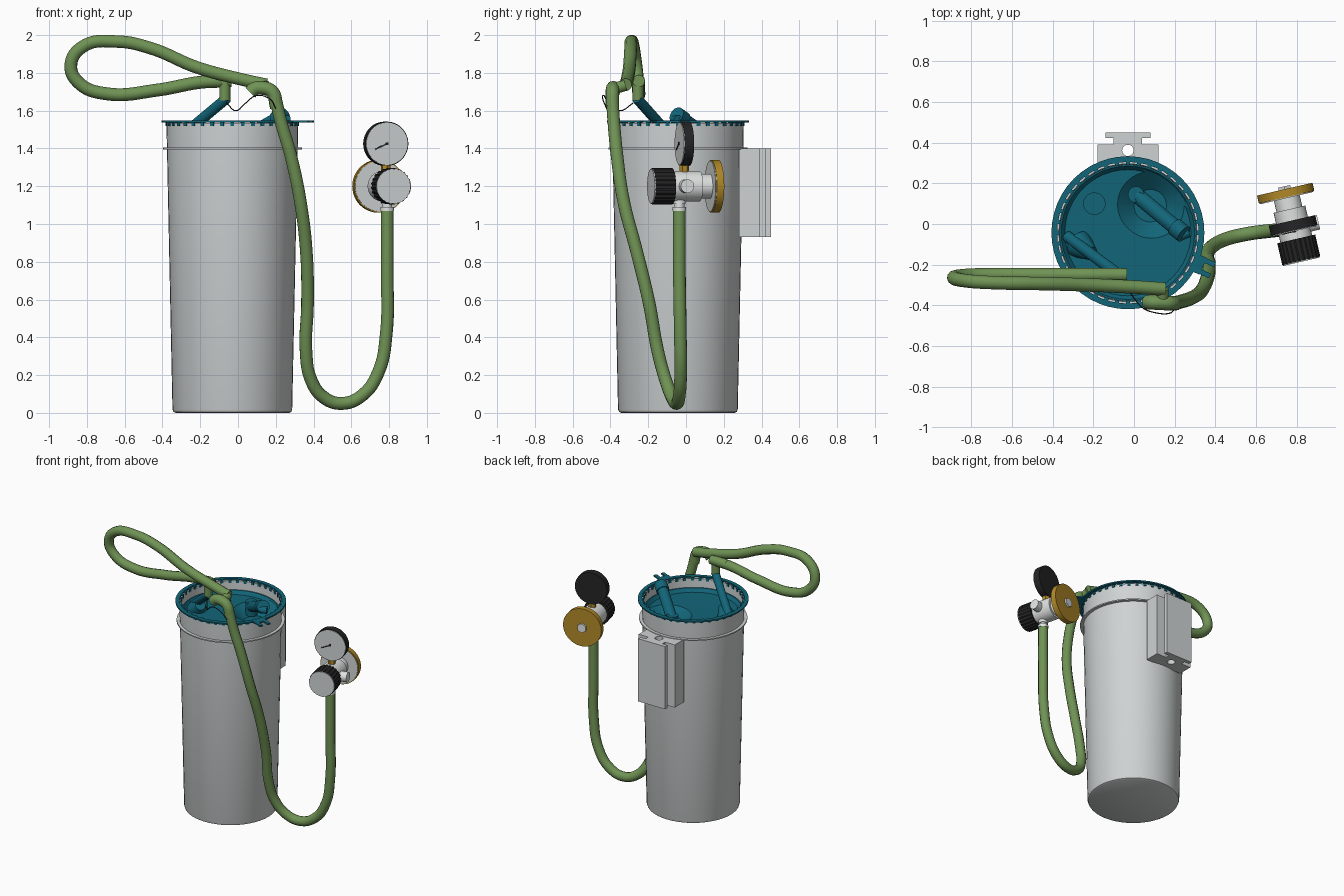
import bpy, bmesh, math
from mathutils import Vector, Matrix

if "Cube" in bpy.data.objects:
    bpy.data.objects.remove(bpy.data.objects["Cube"], do_unlink=True)


def material(name, r, g, b):
    m = bpy.data.materials.new(name)
    m.use_nodes = True
    m.diffuse_color = (r, g, b, 1)
    m.node_tree.nodes["Principled BSDF"].inputs["Base Color"].default_value = (r, g, b, 1)
    return m


GREY = material("light_grey", .62, .65, .65)
WHITE = material("white_metal", .75, .77, .77)
TEAL = material("teal_plastic", .006, .13, .19)
GREEN = material("green_hose", .16, .29, .09)
GOLD = material("brass", .44, .25, .02)
BLACK = material("black_plastic", .018, .018, .018)
AXIS = Vector((-.03, -.043, 0))                       # canister centre line
REG = Matrix.Translation((.783, -.01, 1.2)) @ Matrix.Rotation(math.radians(13), 4, 'Z')


def finish(name, bm, mat, matrix=None):
    bmesh.ops.recalc_face_normals(bm, faces=bm.faces)
    if matrix:
        bm.transform(matrix)
    me = bpy.data.meshes.new(name)
    bm.to_mesh(me)
    bm.free()
    ob = bpy.data.objects.new(name, me)
    bpy.context.collection.objects.link(ob)
    me.materials.append(mat)
    smooth(ob)
    return ob


def select(ob):
    bpy.ops.object.select_all(action='DESELECT')
    ob.select_set(True)
    bpy.context.view_layer.objects.active = ob


def smooth(ob):
    select(ob)
    bpy.ops.object.shade_smooth_by_angle(angle=math.radians(35))


def lathe(name, profile, mat, closed=False, steps=48):
    """Spin a radius/height profile round the canister centre line."""
    bm = bmesh.new()
    vs = [bm.verts.new((r, 0, z)) for r, z in profile]
    edges = [bm.edges.new(p) for p in zip(vs, vs[1:] + ([vs[0]] if closed else []))
             if p[0] != p[1]]
    bmesh.ops.spin(bm, geom=vs + edges, axis=(0, 0, 1), cent=(0, 0, 0),
                   angle=math.tau, steps=steps, use_merge=True)
    bmesh.ops.remove_doubles(bm, verts=bm.verts, dist=.0002)
    return finish(name, bm, mat, Matrix.Translation(AXIS))


def rod(name, a, b, r, mat, r2=None, sides=32, matrix=None, ribbed=False):
    """Cylinder or cone from a to b."""
    a, b = Vector(a), Vector(b)
    bm = bmesh.new()
    bmesh.ops.create_cone(bm, cap_ends=True, segments=sides, radius1=r,
                          radius2=r if r2 is None else r2, depth=(b - a).length)
    if ribbed:
        for v in bm.verts:
            k = round(math.atan2(v.co.y, v.co.x) / math.tau * sides)
            if k % 4 in (0, 1):
                v.co.xy *= .95
    turn = (b - a).to_track_quat('Z', 'Y').to_matrix().to_4x4()
    m = Matrix.Translation((a + b) / 2) @ turn
    return finish(name, bm, mat, matrix @ m if matrix else m)


def box(name, loc, size, mat, matrix=None):
    bm = bmesh.new()
    bmesh.ops.create_cube(bm, size=1)
    m = Matrix.Translation(loc) @ Matrix.Diagonal((*size, 1))
    return finish(name, bm, mat, matrix @ m if matrix else m)


def tube(name, points, r, mat, sides=4):
    """Round hose along a smooth path."""
    cu = bpy.data.curves.new(name, 'CURVE')
    cu.dimensions = '3D'
    cu.bevel_depth, cu.bevel_resolution, cu.resolution_u = r, sides, 10
    cu.use_fill_caps = True
    sp = cu.splines.new('BEZIER')
    sp.bezier_points.add(len(points) - 1)
    for bp, p in zip(sp.bezier_points, points):
        bp.co = p
        bp.handle_left_type = bp.handle_right_type = 'AUTO'
    ob = bpy.data.objects.new(name, cu)
    bpy.context.collection.objects.link(ob)
    cu.materials.append(mat)
    select(ob)
    bpy.ops.object.convert(target='MESH')
    smooth(bpy.context.object)


def cut(ob, cutter):
    mod = ob.modifiers.new("cut", 'BOOLEAN')
    mod.operation, mod.object, mod.solver = 'DIFFERENCE', cutter, 'EXACT'
    select(ob)
    bpy.ops.object.modifier_apply(modifier=mod.name)
    bpy.data.objects.remove(cutter, do_unlink=True)
    smooth(ob)


# Canister: hollow tapered bucket and its thin collar
lathe("canister", [(0, 0), (.3, 0), (.312, .006), (.317, .02), (.349, 1.535),
                   (.339, 1.535), (.33, 1.3), (0, 1.3)], GREY)
lathe("canister_collar", [(.342, 1.395), (.368, 1.395), (.368, 1.404), (.342, 1.404)],
      GREY, closed=True)

# Lid: rim ring, dished floor with a conical well, and teeth between them
lathe("lid_rim", [(.348, 1.537), (.376, 1.537), (.376, 1.547), (.348, 1.547)], TEAL, closed=True)
dish = lathe("lid_dish", [(0, 1.34), (.334, 1.34), (.336, 1.47), (.328, 1.47),
                          (.31, 1.445), (0, 1.435)], TEAL)
cut(dish, rod("well_cutter", (.08, .09, 1.37), (.08, .09, 1.46), .08, TEAL, r2=.185))
teeth = 40
for i in range(teeth):
    spin = Matrix.Translation(AXIS) @ Matrix.Rotation(math.tau * i / teeth, 4, 'Z')
    box("lid_tooth", (.344, 0, 1.532), (.02, .02, .024), TEAL, spin)
rod("lid_cap", (-.195, .1, 1.43), (-.195, .1, 1.455), .055, TEAL)
tab = Matrix.Translation(AXIS) @ Matrix.Rotation(math.radians(-24), 4, 'Z')
box("lid_tab", (.385, 0, 1.542), (.04, .09, .01), TEAL, tab)
for s in (-1, 1):
    box("lid_tab_prong", (.425, s * .03, 1.542), (.06, .025, .01), TEAL, tab)

# Spouts on the lid
rod("suction_port", (-.33, -.06, 1.44), (-.06, -.26, 1.665), .028, TEAL)
rod("suction_port_base", (-.27, -.1, 1.43), (-.21, -.145, 1.5), .07, TEAL, r2=.035)
rod("pour_spout", (.01, .145, 1.44), (.22, -.03, 1.562), .038, TEAL)
rod("pour_spout_lip", (.2, -.013, 1.55), (.245, -.05, 1.576), .045, TEAL)
rod("pour_spout_foot", (.01, .145, 1.38), (.01, .145, 1.48), .04, TEAL)
rod("pour_spout_bar", (.22, -.06, 1.55), (.27, -.04, 1.55), .025, TEAL)

# Hoses with their elbows
R = .034
rod("port_connector", (-.07, -.255, 1.655), (-.07, -.255, 1.76), .029, GREEN)
rod("port_sleeve", (-.17, -.25, 1.755), (-.035, -.25, 1.757), .032, GREEN)
tube("loop_hose", [(-.06, -.25, 1.757), (-.2, -.25, 1.75), (-.42, -.25, 1.71),
                   (-.7, -.25, 1.69), (-.84, -.255, 1.745), (-.885, -.265, 1.84),
                   (-.82, -.28, 1.94), (-.64, -.29, 1.966), (-.46, -.293, 1.93),
                   (-.22, -.3, 1.83), (0, -.31, 1.77), (.15, -.32, 1.737)], R, GREEN)
tube("hose_elbow", [(.065, -.385, 1.695), (.085, -.385, 1.715), (.13, -.387, 1.72),
                    (.18, -.39, 1.7), (.205, -.39, 1.62)], .036, GREEN)
rod("elbow_joint", (.14, -.32, 1.735), (.14, -.385, 1.715), .03, GREEN)
tube("long_hose", [(.2, -.39, 1.66), (.225, -.383, 1.55), (.28, -.365, 1.36),
                   (.33, -.33, 1.12), (.362, -.26, .85), (.368, -.195, .58),
                   (.36, -.15, .33), (.385, -.11, .18), (.45, -.075, .085),
                   (.55, -.05, .05), (.66, -.035, .095), (.745, -.028, .22),
                   (.785, -.03, .42), (.79, -.035, .75), (.79, -.035, 1.09)], R, GREEN)
tube("tether_strap", [(-.06, -.28, 1.64), (-.01, -.35, 1.6), (.04, -.41, 1.64),
                      (.1, -.435, 1.68), (.17, -.44, 1.66), (.2, -.42, 1.61)], .003, BLACK, 2)

# Wall bracket: stacked plates on the back with a round hole
bx, bz, bh = -.03, 1.165, .47
plate = box("bracket_plate", (bx, .335, bz), (.3, .11, bh), GREY)
cut(plate, rod("hole_cutter", (bx, .362, .8), (bx, .362, 1.5), .028, GREY))
box("bracket_neck", (bx, .407, bz), (.14, .036, bh), GREY)
box("bracket_outer_plate", (bx, .436, bz), (.222, .028, bh), GREY)


# Regulator, built along its own turned axis
def part(name, y0, y1, r, mat, x=0, z=0, **kw):
    return rod(name, (x, y0, z), (x, y1, z), r, mat, matrix=REG, **kw)


part("knob", -.175, -.065, .096, BLACK, sides=96, ribbed=True)
part("knob_cap", -.18, -.174, .092, GREY)
part("regulator_body", -.07, .085, .08, WHITE)
part("regulator_neck", .08, .15, .065, WHITE)
part("hand_wheel", .146, .186, .14, GOLD, sides=48)
part("hand_wheel_front", .141, .147, .134, GREY, sides=48)
part("hand_wheel_nut", .186, .2, .035, WHITE, sides=6)
rod("side_port", (.05, -.01, 0), (.125, -.01, 0), .036, WHITE, matrix=REG)
for z0, z1, r in ((1.07, 1.09, .036), (1.09, 1.105, .026), (1.105, 1.14, .033)):
    rod("hose_fitting", (.79, -.035, z0), (.79, -.035, z1), r, WHITE)

# Pressure gauge with painted needle
rod("gauge_stem", (0, 0, .07), (0, 0, .13), .026, GOLD, sides=6, matrix=REG)
part("gauge_case", -.022, .028, .117, BLACK, z=.225, sides=48)
part("gauge_face", -.026, -.021, .112, GREY, z=.225, sides=48)
part("gauge_pivot", -.032, -.026, .008, BLACK, z=.225, sides=12)
tilt = REG @ Matrix.Translation((0, -.028, .225)) @ Matrix.Rotation(math.radians(-25), 4, 'Y')
box("gauge_needle", (-.032, 0, 0), (.075, .004, .007), BLACK, tilt)
